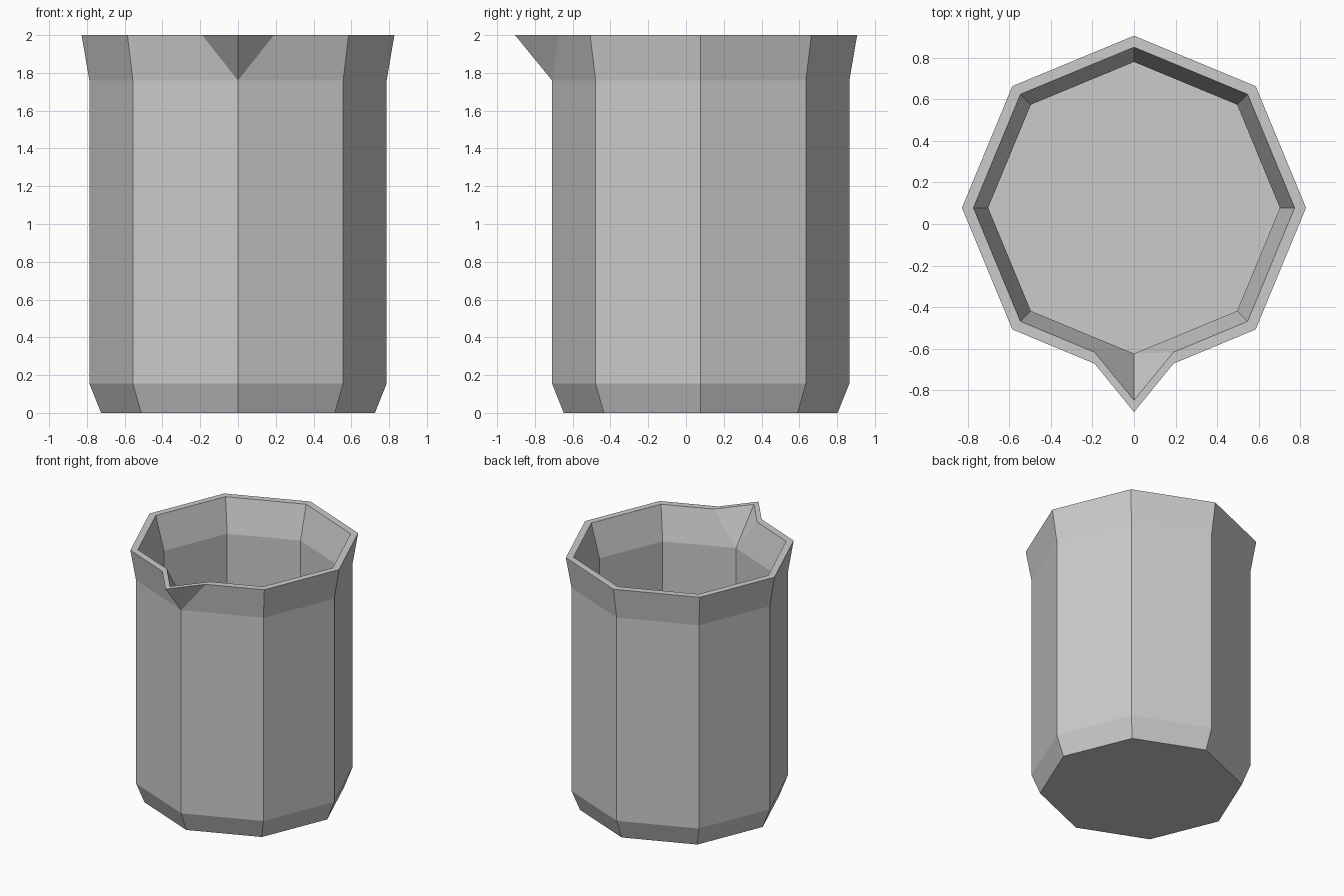
import bpy
import bmesh
import math

cube = bpy.data.objects.get("Cube")
if cube:
    bpy.data.objects.remove(cube)

SIDES = 8
CENTRE_Y = 0.078
SPOUT_HALF_WIDTH = 0.19

# One flat grey
grey = bpy.data.materials.new("stone_grey")
grey.use_nodes = True
colour = (0.6, 0.6, 0.6, 1)
grey.diffuse_color = colour
grey.node_tree.nodes["Principled BSDF"].inputs["Base Color"].default_value = colour

bm = bmesh.new()


def corner(radius, z, i):
    angle = -math.pi / 2 + i * math.tau / SIDES
    return bm.verts.new((radius * math.cos(angle), CENTRE_Y + radius * math.sin(angle), z))


def plain_ring(radius, z):
    """Octagon whose front corner is repeated to match the spout's three points."""
    front, *rest = [corner(radius, z, i) for i in range(SIDES)]
    return [front] * 3 + rest


def spout_ring(radius, z, notch_y, tip_y):
    """Octagon whose front corner is drawn out into a pouring lip."""
    w = SPOUT_HALF_WIDTH
    front = [bm.verts.new(p) for p in ((-w, notch_y, z), (0, tip_y, z), (w, notch_y, z))]
    return front + [corner(radius, z, i) for i in range(1, SIDES)]


def add_face(*verts):
    unique = list(dict.fromkeys(verts))
    if len(unique) > 2:
        bm.faces.new(unique)


def bridge(low, high):
    n = len(low)
    for i in range(n):
        j = (i + 1) % n
        if i == 2:            # wall beside the spout, split so it folds cleanly
            add_face(low[i], high[j], high[i])
            add_face(low[i], low[j], high[j])
        elif j == 0:
            add_face(low[i], low[j], high[i])
            add_face(low[j], high[j], high[i])
        else:
            add_face(low[i], low[j], high[j], high[i])


# Outside from foot to rim, then down the inside to the floor
rings = [
    plain_ring(0.725, 0),
    plain_ring(0.787, 0.155),
    plain_ring(0.787, 1.76),
    spout_ring(0.828, 2, -0.672, -0.905),
    spout_ring(0.773, 2, -0.617, -0.848),
    plain_ring(0.702, 1.74),
    plain_ring(0.702, 0.15),
]
for low, high in zip(rings, rings[1:]):
    bridge(low, high)
add_face(*reversed(rings[0]))
add_face(*rings[-1])
bmesh.ops.recalc_face_normals(bm, faces=bm.faces)

mesh = bpy.data.meshes.new("jug")
bm.to_mesh(mesh)
bm.free()
mesh.materials.append(grey)
jug = bpy.data.objects.new("jug", mesh)
bpy.context.collection.objects.link(jug)
